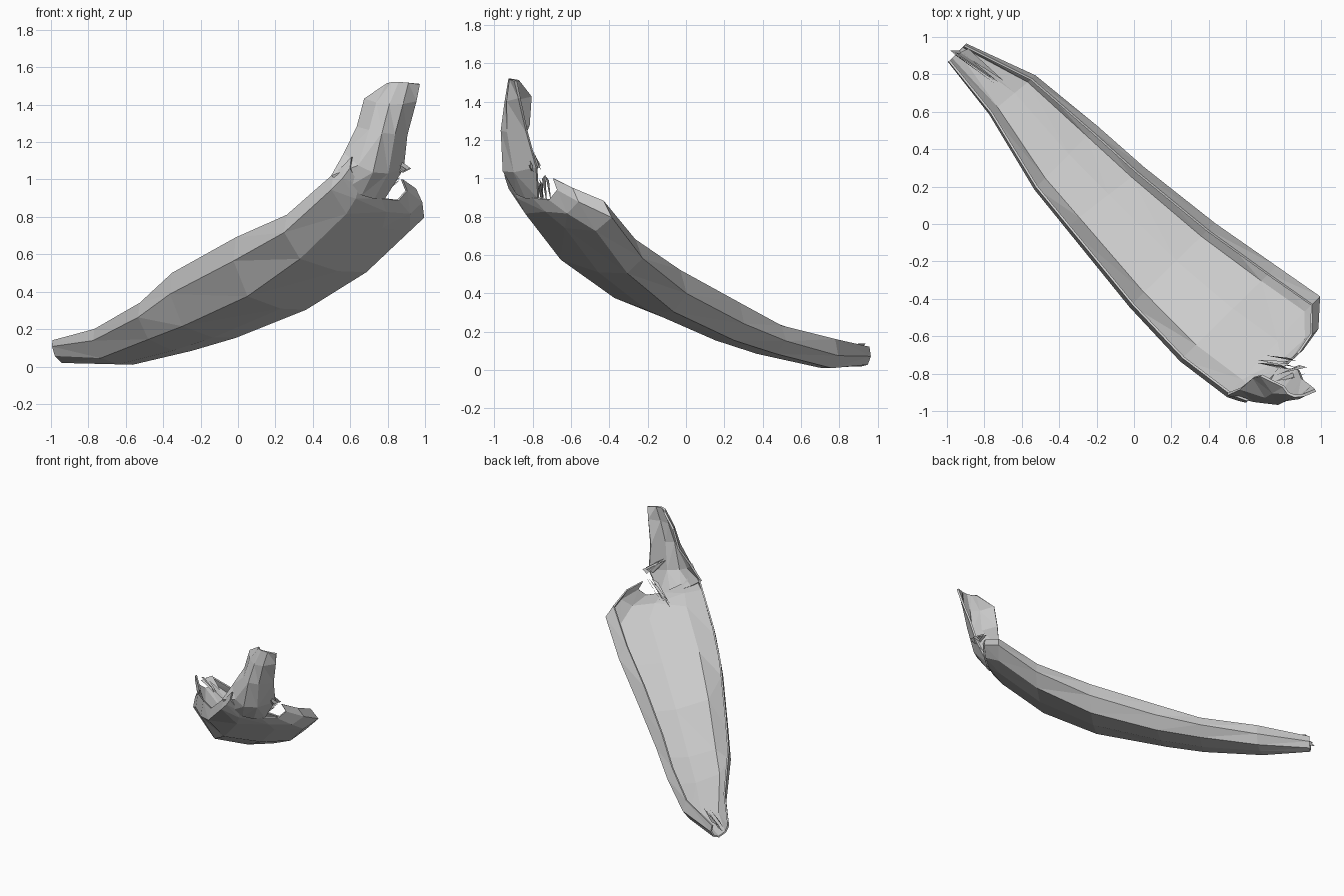
import bpy, bmesh, random
from mathutils import Vector as V

if "Cube" in bpy.data.objects:
    bpy.data.objects.remove(bpy.data.objects["Cube"])

random.seed(4)


def finish(name, bm, thickness=0):
    me = bpy.data.meshes.new(name)
    bm.to_mesh(me)
    bm.free()
    ob = bpy.data.objects.new(name, me)
    bpy.context.collection.objects.link(ob)
    if thickness:
        mod = ob.modifiers.new("thickness", 'SOLIDIFY')
        mod.thickness = thickness
        mod.offset = 0
    return ob


def loft(name, rows, thickness):
    """Thin faceted sheet through rows of points."""
    bm = bmesh.new()
    rows = [[bm.verts.new(p) for p in row] for row in rows]
    for r, s in zip(rows, rows[1:]):
        for i in range(len(r) - 1):
            bm.faces.new((r[i], s[i], s[i + 1], r[i + 1]))
    bmesh.ops.triangulate(bm, faces=bm.faces[:])
    return finish(name, bm, thickness)


def tray(lx, ly, rx, ry, rim_l, floor_l, floor_r, rim_r):
    """Section: tall left wall, flat floor, low right lip curled inward."""
    a, b = V((lx, ly, 0)), V((rx, ry, 0))
    mid = (floor_l + floor_r) / 2
    sag = min(.035, mid * .5)
    profile = [(.03, rim_l), (0, rim_l * .6 + floor_l * .4), (.16, floor_l),
               (.55, mid - sag), (.85, floor_r - sag * .3),
               (1, floor_r * .6 + rim_r * .4), (.92, rim_r)]
    return [a.lerp(b, f) + V((0, 0, z)) for f, z in profile]


# Long curved husk, from the narrow far tip to the wide lobe
loft("husk_body", [tray(*s) for s in [
    (-.99, .87, -.90, .96, .14, .06, .04, .12),
    (-.77, .59, -.53, .79, .20, .05, .02, .16),
    (-.53, .19, -.20, .52, .34, .15, .10, .23),
    (-.36, -.02, .05, .30, .50, .22, .17, .35),
    (-.02, -.44, .43, .00, .69, .38, .32, .52),
    (.25, -.73, .76, -.23, .81, .58, .52, .68),
    (.50, -.92, .99, -.39, 1.03, .82, .74, .88),
    (.56, -.94, .98, -.56, 1.08, .90, .83, .95),
    (.60, -.95, .90, -.67, 1.12, .97, .90, 1.00)]], .012)


def trough(left, keel, right, steps=4):
    """Curved section from rim to rim, passing through the keel."""
    a, k, b = V(left), V(keel), V(right)
    c = 2 * k - (a + b) / 2
    return [a * (1 - t) ** 2 + c * 2 * t * (1 - t) + b * t * t
            for t in (i / steps for i in range(steps + 1))]


# Upright stem growing from the left rim
loft("stem", [trough(*s) for s in [
    ((.50, -.91, 1.02), (.66, -.88, .92), (.78, -.77, .90)),
    ((.57, -.88, 1.14), (.72, -.95, 1.04), (.88, -.78, 1.06)),
    ((.64, -.82, 1.28), (.77, -.96, 1.25), (.90, -.83, 1.24)),
    ((.68, -.81, 1.43), (.81, -.94, 1.40), (.95, -.87, 1.42)),
    ((.80, -.87, 1.51), (.86, -.92, 1.52), (.97, -.89, 1.51))]], .015)


# Torn fibres: slim triangles running along the surface
def fibres(name, start, end, spread, count):
    bm = bmesh.new()
    for _ in range(count):
        off = V([random.uniform(-spread, spread) for _ in range(3)])
        a, b = V(start) + off, V(end) + off
        side = V((.03, random.uniform(-.02, .02), .015))
        bm.faces.new([bm.verts.new(p) for p in (a, b - side / 2, b + side)])
    return finish(name, bm)


fibres("tear_fibres", (.68, -.72, .84), (.82, -.74, .98), .03, 5)
fibres("stem_fibres", (.76, -.82, 1.15), (.87, -.78, 1.04), .03, 4)
fibres("tip_fibres", (-.72, .76, .11), (-.94, .92, .10), .03, 4)
